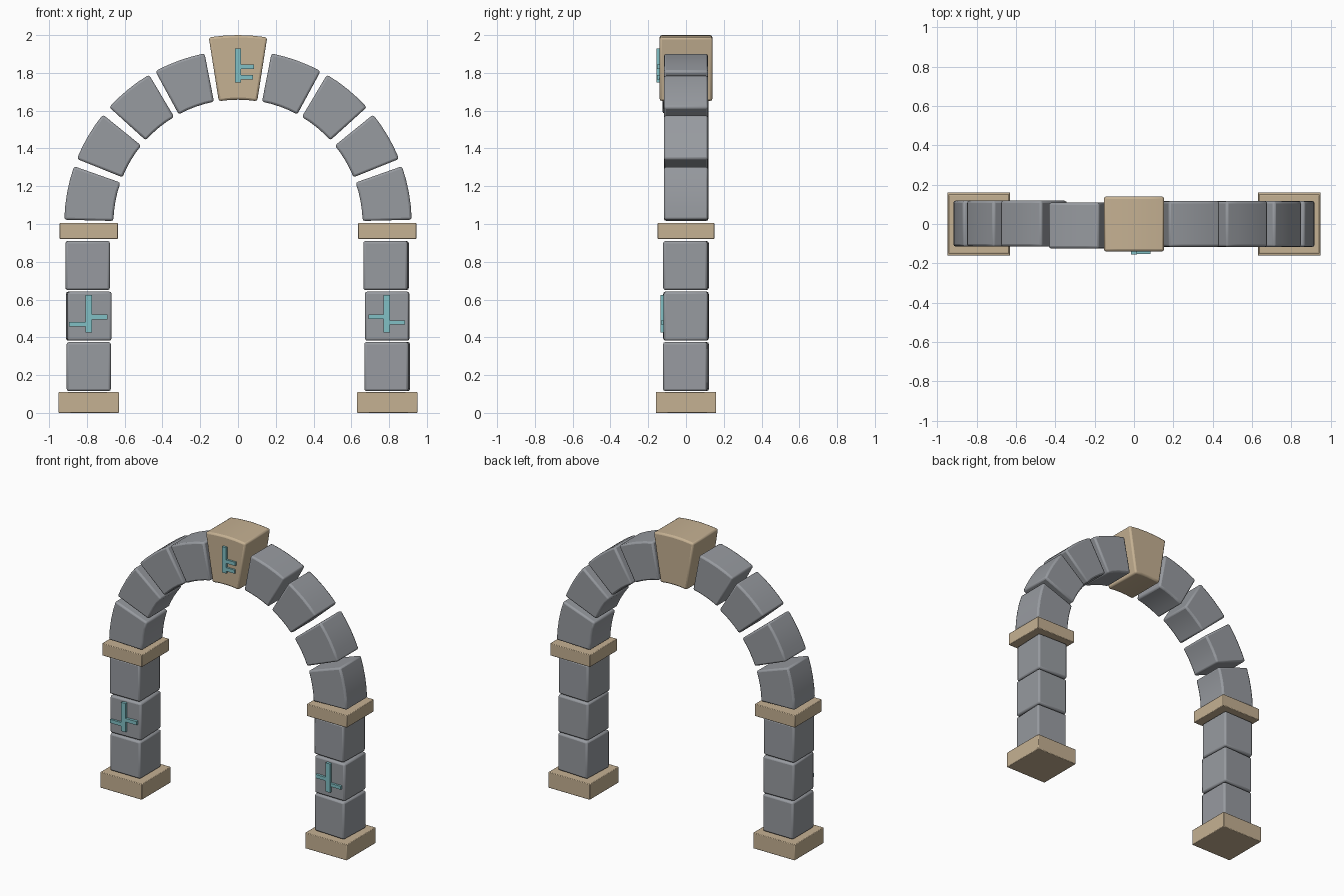
import bpy, bmesh, math
from math import radians, sin, cos

if "Cube" in bpy.data.objects:
    bpy.data.objects.remove(bpy.data.objects["Cube"])


def material(name, rgb):
    m = bpy.data.materials.new(name)
    m.diffuse_color = (*rgb, 1)
    m.use_nodes = True
    m.node_tree.nodes["Principled BSDF"].inputs["Base Color"].default_value = m.diffuse_color
    return m


GREY = material("grey_stone", (0.31, 0.325, 0.35))
TAN = material("tan_stone", (0.56, 0.44, 0.29))
TEAL = material("teal_rune", (0.22, 0.53, 0.56))


def finish(name, bm, mat, loc=(0, 0, 0), yaw=0, bevel=0.0):
    bmesh.ops.recalc_face_normals(bm, faces=bm.faces)
    me = bpy.data.meshes.new(name)
    bm.to_mesh(me)
    bm.free()
    me.materials.append(mat)
    ob = bpy.data.objects.new(name, me)
    bpy.context.collection.objects.link(ob)
    ob.location = loc
    ob.rotation_euler.z = radians(yaw)
    if bevel:
        b = ob.modifiers.new("soft_edges", 'BEVEL')
        b.width, b.segments = bevel, 2
        b.limit_method, b.angle_limit = 'ANGLE', radians(40)
    bpy.ops.object.select_all(action='DESELECT')
    ob.select_set(True)
    bpy.context.view_layer.objects.active = ob
    bpy.ops.object.shade_smooth_by_angle(angle=radians(30))
    return ob


def box(name, x, y, z, mat, yaw=0, bevel=0.0):
    """Box from (min, max) ranges, turned about its own centre."""
    bm = bmesh.new()
    bmesh.ops.create_cube(bm, size=1)
    bmesh.ops.scale(bm, vec=(x[1] - x[0], y[1] - y[0], z[1] - z[0]), verts=bm.verts)
    return finish(name, bm, mat, [sum(r) / 2 for r in (x, y, z)], yaw, bevel)


def wedge(name, a0, a1, r0, r1, depth, mat, y=0, bevel=0.012, n=4):
    """Arch stone between two angles, around the arch centre at z = 1."""
    angles = [radians(a0 + (a1 - a0) * i / n) for i in range(n + 1)]
    pts = [(r1 * cos(a), r1 * sin(a)) for a in angles]
    pts += [(r0 * cos(a), r0 * sin(a)) for a in reversed(angles)]
    bm = bmesh.new()
    face = bm.faces.new([bm.verts.new((px, -depth / 2, pz)) for px, pz in pts])
    ext = bmesh.ops.extrude_face_region(bm, geom=[face])
    verts = [v for v in ext["geom"] if isinstance(v, bmesh.types.BMVert)]
    bmesh.ops.translate(bm, vec=(0, depth, 0), verts=verts)
    return finish(name, bm, mat, (0, y, 1), 0, bevel)


def rune(name, strokes, y):
    for i, (x0, x1, z0, z1) in enumerate(strokes):
        front = y[0] if i == 0 else y[0] + 0.003
        box(f"{name}_stroke_{i + 1}", (x0, x1), (front, y[1]), (z0, z1), TEAL)


# Pillars: foot, three slightly turned blocks, cap
levels = [(0.115, 0.375), (0.382, 0.642), (0.65, 0.91)]
yaws = {-1: (0, 2, 0.5), 1: (-2.5, -0.5, -2)}
shift = {-1: (0, 0, -0.006), 1: (0, 0, -0.006)}
for s, side in ((-1, "left"), (1, "right")):
    c = s * 0.79
    box(f"{side}_foot", (c - 0.16, c + 0.16), (-0.16, 0.16), (0, 0.11), TAN, 0, 0.004)
    for i, z in enumerate(levels):
        cx = c + shift[s][i]
        box(f"{side}_pillar_block_{i + 1}", (cx - 0.117, cx + 0.117), (-0.117, 0.117), z,
            GREY, yaws[s][i], 0.012)
    box(f"{side}_cap", (c - 0.154, c + 0.154), (-0.15, 0.15), (0.92, 1.005), TAN, 0, 0.004)

# Arch stones, both sides
spans = [(1.4, 19.4), (22.0, 39.0), (42.2, 59.2), (61.6, 78.9)]
for i, (a0, a1) in enumerate(spans):
    wedge(f"right_arch_stone_{i + 1}", a0, a1, 0.66, 0.92, 0.234, GREY)
    wedge(f"left_arch_stone_{i + 1}", 180 - a1, 180 - a0, 0.66, 0.92, 0.234, GREY,
          -0.008 if i == 3 else 0.002)

# Keystone
wedge("keystone", 81.1, 98.9, 0.658, 1.0, 0.28, TAN)

# Raised runes on the front
rune("keystone_rune", [(-0.016, 0.016, 1.75, 1.93), (0.01, 0.085, 1.82, 1.845),
                       (0.01, 0.08, 1.765, 1.79)], (-0.156, -0.13))
rune("left_rune", [(-0.807, -0.773, 0.425, 0.625), (-0.78, -0.69, 0.495, 0.52),
                   (-0.895, -0.8, 0.457, 0.482)], (-0.136, -0.11))
rune("right_rune", [(0.77, 0.805, 0.425, 0.625), (0.69, 0.775, 0.497, 0.522),
                    (0.8, 0.885, 0.467, 0.49)], (-0.136, -0.11))
